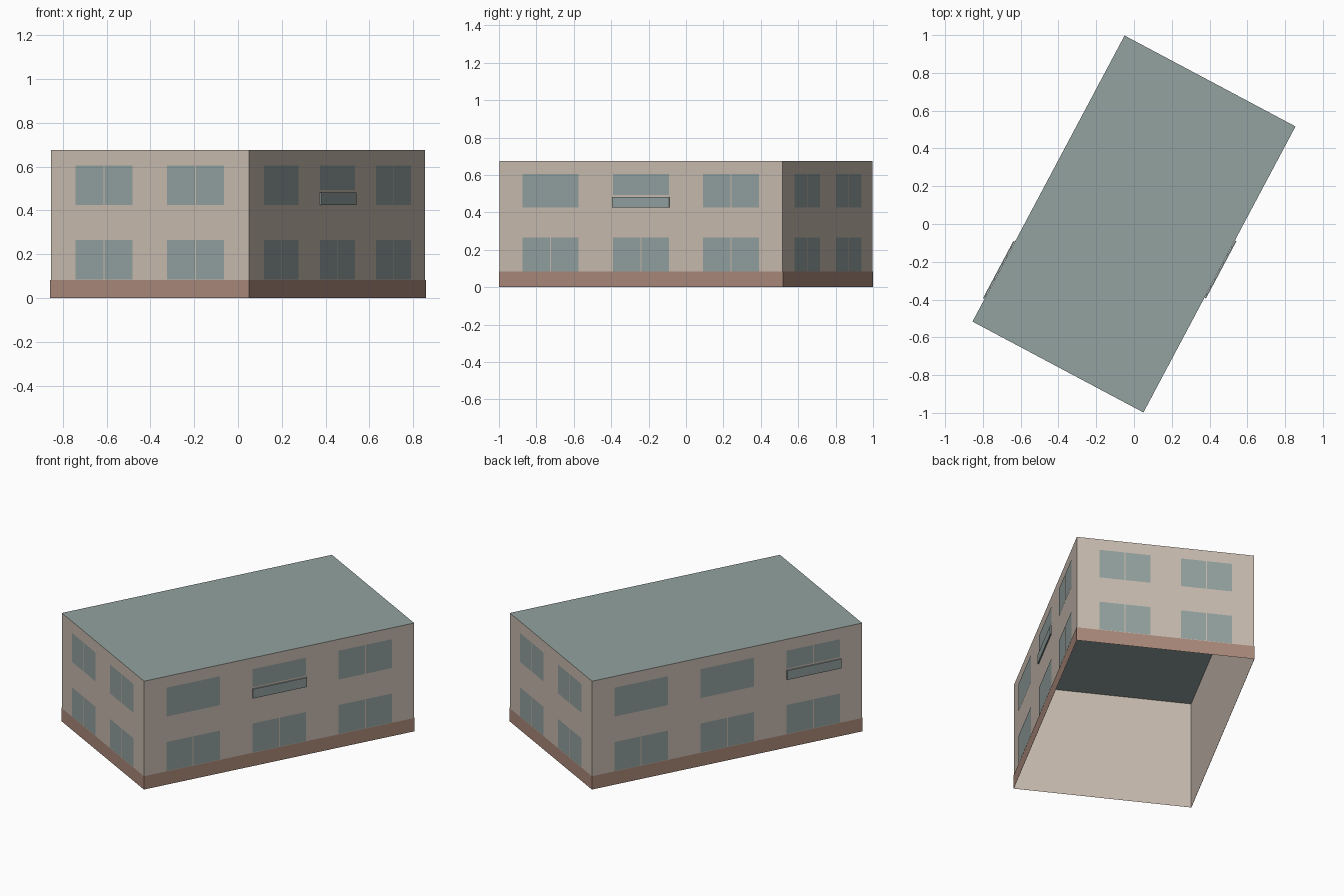
import bpy, bmesh
from math import radians
from mathutils import Matrix, Vector

cube = bpy.data.objects.get("Cube")
if cube:
    bpy.data.objects.remove(cube, do_unlink=True)

WIDTH, LENGTH, HEIGHT = 1.025, 1.715, 0.675
BASE_TOP = 0.083
LIFT = 0.002            # painted plates sit just off the wall
MULLION = 0.006
TURN = Matrix.Rotation(radians(-28), 4, "Z")


def material(name, rgb):
    m = bpy.data.materials.new(name)
    m.use_nodes = True
    m.diffuse_color = (*rgb, 1)
    bsdf = next(n for n in m.node_tree.nodes if n.type == "BSDF_PRINCIPLED")
    bsdf.inputs["Base Color"].default_value = (*rgb, 1)
    return m


PLASTER = material("beige plaster", (0.58, 0.50, 0.43))
SLATE = material("grey green glass", (0.29, 0.36, 0.35))
BRICK = material("brown plinth", (0.40, 0.25, 0.195))


def finish(name, bm, mat):
    mesh = bpy.data.meshes.new(name)
    bm.to_mesh(mesh)
    bm.free()
    mesh.materials.append(mat)
    obj = bpy.data.objects.new(name, mesh)
    obj.matrix_world = TURN
    bpy.context.collection.objects.link(obj)
    return obj


def quad(bm, frame, u0, u1, z0, z1, out=0.0):
    """Upright rectangle on a wall, lifted outwards."""
    corners = ((u0, z0), (u1, z0), (u1, z1), (u0, z1))
    return bm.faces.new([bm.verts.new(frame @ Vector((u, -out, z))) for u, z in corners])


def side_frame(quarter, span, depth):
    """Wall frame: u runs along the wall from its left end, -y points out."""
    return Matrix.Rotation(radians(90 * quarter), 4, "Z") @ Matrix.Translation((-span / 2, -depth / 2, 0))


SHORT_BAYS = ((0.126, 0.414), (0.588, 0.874))
LONG_BAYS = ((0.082, 0.280), (0.401, 0.599), (0.720, 0.918))
FLOORS = ((BASE_TOP + 0.002, 0.266), (0.425, 0.605))
RAIL_TOP, RAIL_GAP = 0.483, 0.010

# name, quarter turn, bays, bay with a balcony rail
SIDES = (("front", 0, SHORT_BAYS, None), ("left", 1, LONG_BAYS, 1),
         ("back", 2, SHORT_BAYS, None), ("right", 3, LONG_BAYS, 2))

walls, plinth = bmesh.new(), bmesh.new()
for name, quarter, bays, balcony in SIDES:
    span, depth = (LENGTH, WIDTH) if quarter % 2 else (WIDTH, LENGTH)
    frame = side_frame(quarter, span, depth)
    quad(walls, frame, 0, span, 0, HEIGHT)
    quad(plinth, frame, -LIFT, span + LIFT, 0, BASE_TOP, LIFT)

    # window panes, most of them split by a mullion
    glass = bmesh.new()
    for floor, (z0, z1) in enumerate(FLOORS):
        for i, (a, b) in enumerate(bays):
            u0, u1 = a * span, b * span
            railed = floor == 1 and i == balcony
            sill = RAIL_TOP + RAIL_GAP if railed else z0
            if floor == 0 or len(bays) == 2 or i == 2:
                mid = (u0 + u1) / 2
                quad(glass, frame, u0, mid - MULLION / 2, sill, z1, LIFT)
                quad(glass, frame, mid + MULLION / 2, u1, sill, z1, LIFT)
            else:
                quad(glass, frame, u0, u1, sill, z1, LIFT)
            # thin balcony panel standing off the wall
            if railed:
                rail = bmesh.new()
                face = quad(rail, frame, u0, u1 + 0.004, z0, RAIL_TOP, LIFT)
                moved = bmesh.ops.extrude_face_region(rail, geom=[face])["geom"]
                outward = (frame.to_3x3() @ Vector((0, -1, 0))) * 0.007
                bmesh.ops.translate(rail, vec=outward,
                                    verts=[v for v in moved if isinstance(v, bmesh.types.BMVert)])
                bmesh.ops.recalc_face_normals(rail, faces=rail.faces)
                finish(name + "_balcony_panel", rail, SLATE)
    finish(name + "_windows", glass, SLATE)

bmesh.ops.remove_doubles(walls, verts=walls.verts, dist=0.0005)
finish("walls", walls, PLASTER)
finish("plinth_band", plinth, BRICK)

# flat roof, open underneath
roof = bmesh.new()
bmesh.ops.create_grid(roof, x_segments=1, y_segments=1, size=0.5,
                      matrix=Matrix.Translation((0, 0, HEIGHT)) @ Matrix.Diagonal((WIDTH, LENGTH, 1, 1)))
finish("roof", roof, SLATE)
